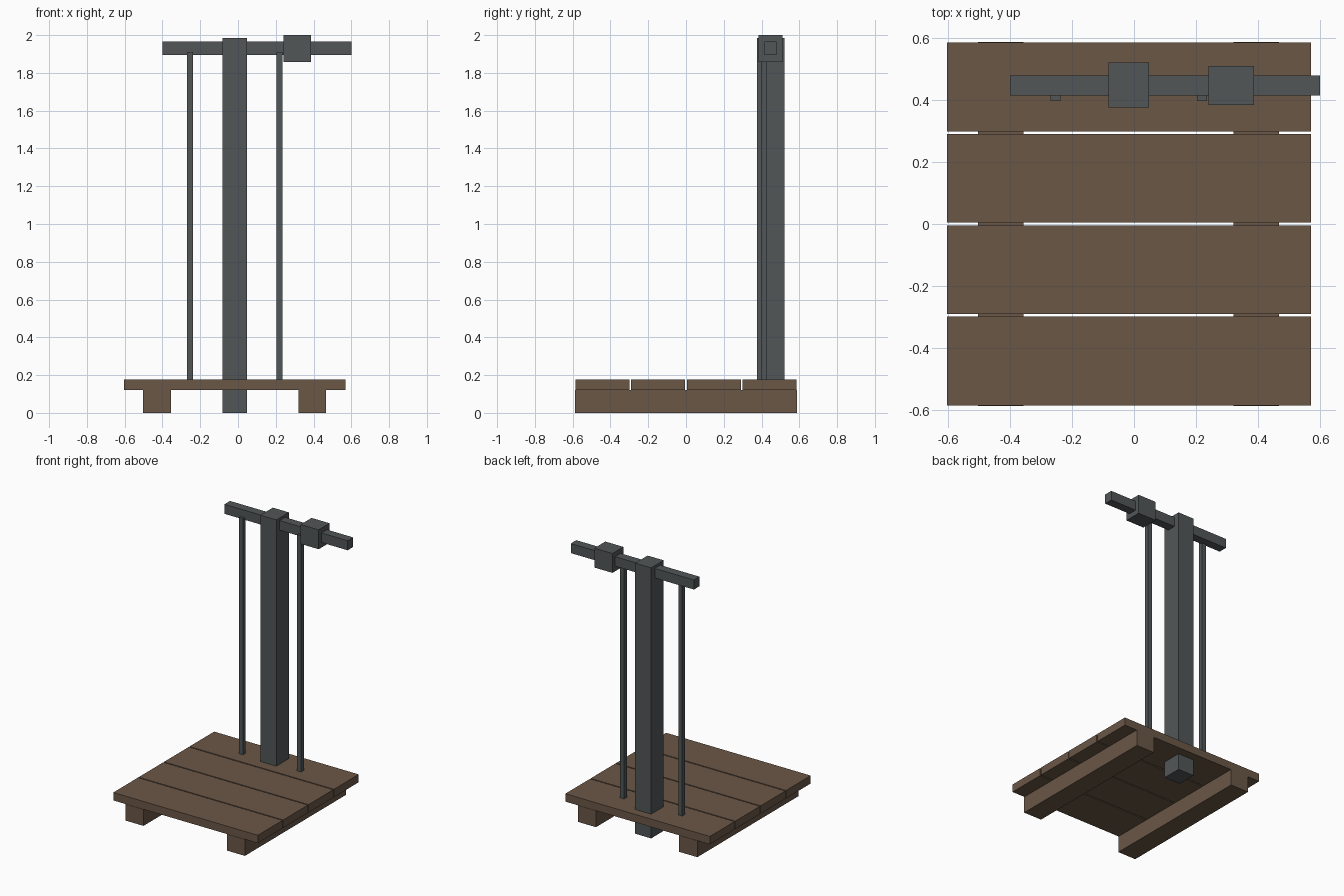
import bpy
import bmesh

default = bpy.data.objects.get("Cube")
if default:
    bpy.data.objects.remove(default, do_unlink=True)


def make_material(name, rgb):
    mat = bpy.data.materials.new(name)
    mat.use_nodes = True
    color = (*rgb, 1)
    mat.diffuse_color = color
    mat.node_tree.nodes["Principled BSDF"].inputs["Base Color"].default_value = color
    return mat


wood = make_material("brown_wood", (0.145, 0.095, 0.062))
metal = make_material("grey_metal", (0.083, 0.094, 0.097))


def box(name, mat, xs, ys, zs, chamfer=0):
    """Box between the given limits, optionally chamfered round its top."""
    bm = bmesh.new()
    bmesh.ops.create_cube(bm, size=1)
    for v in bm.verts:
        v.co = [lim[int(c > 0)] for lim, c in zip((xs, ys, zs), v.co)]
    if chamfer:
        rim = [e for e in bm.edges if all(v.co.z == max(zs) for v in e.verts)]
        bmesh.ops.bevel(bm, geom=rim, offset=chamfer, segments=1, affect='EDGES')
    mesh = bpy.data.meshes.new(name)
    bm.to_mesh(mesh)
    bm.free()
    mesh.materials.append(mat)
    obj = bpy.data.objects.new(name, mesh)
    bpy.context.collection.objects.link(obj)
    return obj


# Platform: two skids carrying four chamfered planks
for side, x in (("right", -0.503), ("left", 0.32)):
    box(f"skid_{side}", wood, (x, x + 0.147), (-0.587, 0.587), (0, 0.12))

pitch, width = 0.2945, 0.286
for i in range(4):
    y = (i - 1.5) * pitch
    box(f"plank_{i + 1}", wood, (-0.603, 0.57),
        (y - width / 2, y + width / 2), (0.12, 0.178), chamfer=0.012)

# Column passing through the rear plank
box("post", metal, (-0.082, 0.048), (0.376, 0.521), (0, 1.985))

# Balance beam with its sliding weight
box("beam", metal, (-0.4, 0.6), (0.415, 0.479), (1.895, 1.965))
box("sliding_weight", metal, (0.24, 0.387), (0.383, 0.51), (1.858, 2.0))

# Thin rods hanging from the beam
for side, x in (("right", -0.269), ("left", 0.203)):
    box(f"rod_{side}", metal, (x, x + 0.032), (0.396, 0.428), (0.15, 1.91))
